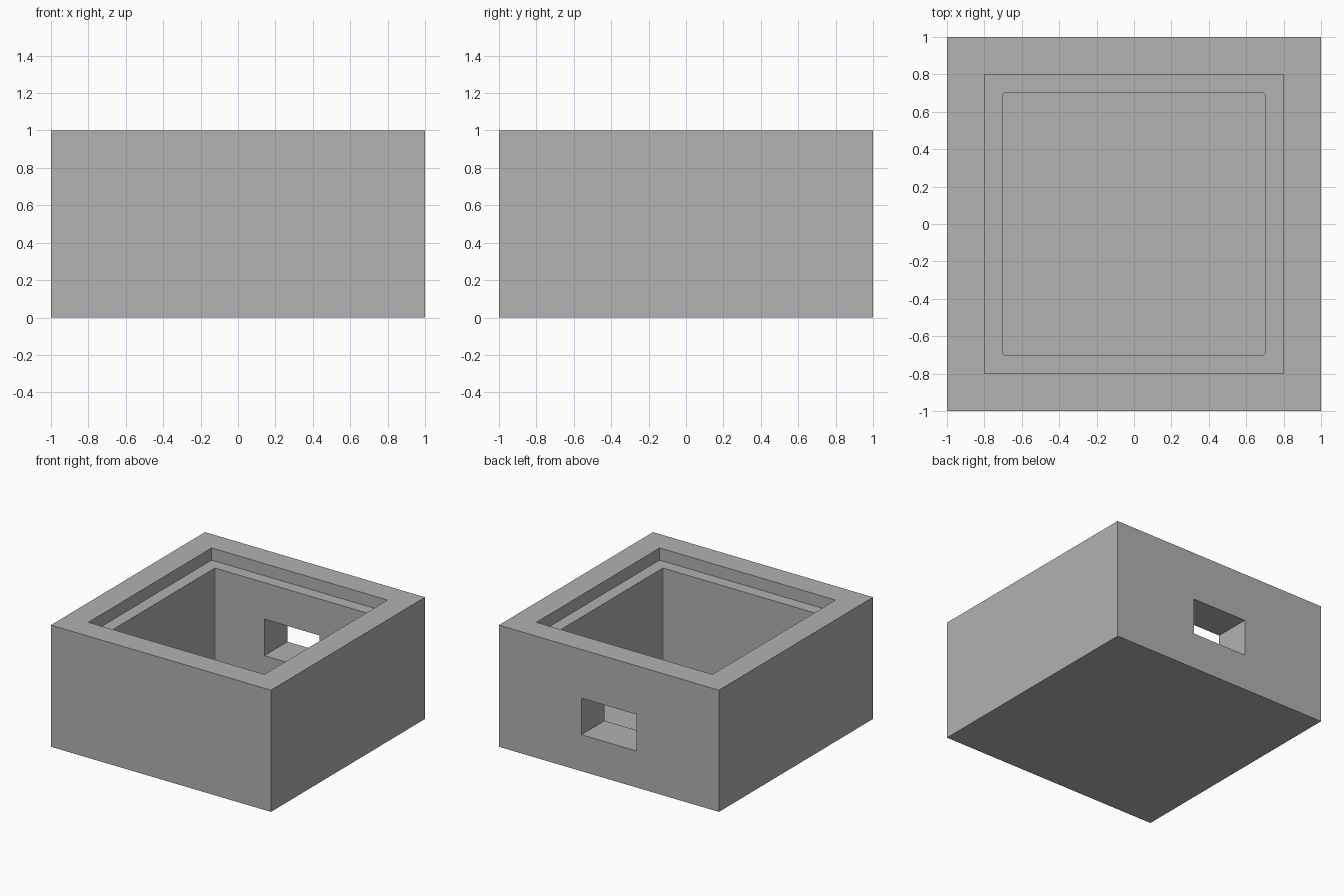
import bpy
import bmesh
from mathutils import Matrix

default_cube = bpy.data.objects.get("Cube")
if default_cube:
    bpy.data.objects.remove(default_cube, do_unlink=True)

grey = bpy.data.materials.new("plain grey")
grey.use_nodes = True
colour = (0.445, 0.445, 0.445, 1)
grey.diffuse_color = colour
grey.node_tree.nodes["Principled BSDF"].inputs["Base Color"].default_value = colour


def box(name, size, centre, corner=0):
    """Box with optionally softened upright edges."""
    bm = bmesh.new()
    bmesh.ops.create_cube(bm, size=1)
    bmesh.ops.transform(bm, verts=bm.verts,
                        matrix=Matrix.Translation(centre) @ Matrix.Diagonal((*size, 1)))
    if corner:
        upright = [e for e in bm.edges
                   if abs(e.verts[0].co.z - e.verts[1].co.z) > 0.01]
        bmesh.ops.bevel(bm, geom=upright, offset=corner, segments=2,
                        profile=0.5, affect='EDGES')
    mesh = bpy.data.meshes.new(name)
    bm.to_mesh(mesh)
    bm.free()
    mesh.materials.append(grey)
    obj = bpy.data.objects.new(name, mesh)
    bpy.context.collection.objects.link(obj)
    return obj


# Solid block that becomes the open case
case = box("case", (2, 2, 1), (0, 0, 0.5))

# Hollow, lid recess, and the port through the back wall
cutters = [
    box("hollow_cutter", (1.4, 1.4, 1.2), (0, 0, 0.7), corner=0.01),
    box("recess_cutter", (1.6, 1.6, 0.4), (0, 0, 1.1)),
    box("port_cutter", (0.5, 0.6, 0.3), (0, 0.85, 0.45)),
]
for cutter in cutters:
    cut = case.modifiers.new(cutter.name, 'BOOLEAN')
    cut.operation = 'DIFFERENCE'
    cut.solver = 'EXACT'
    cut.object = cutter

# Bake the cuts, then discard the cutters
bpy.context.view_layer.update()
evaluated = case.evaluated_get(bpy.context.evaluated_depsgraph_get())
finished = bpy.data.meshes.new_from_object(evaluated)
case.modifiers.clear()
case.data = finished
for cutter in cutters:
    bpy.data.objects.remove(cutter, do_unlink=True)
